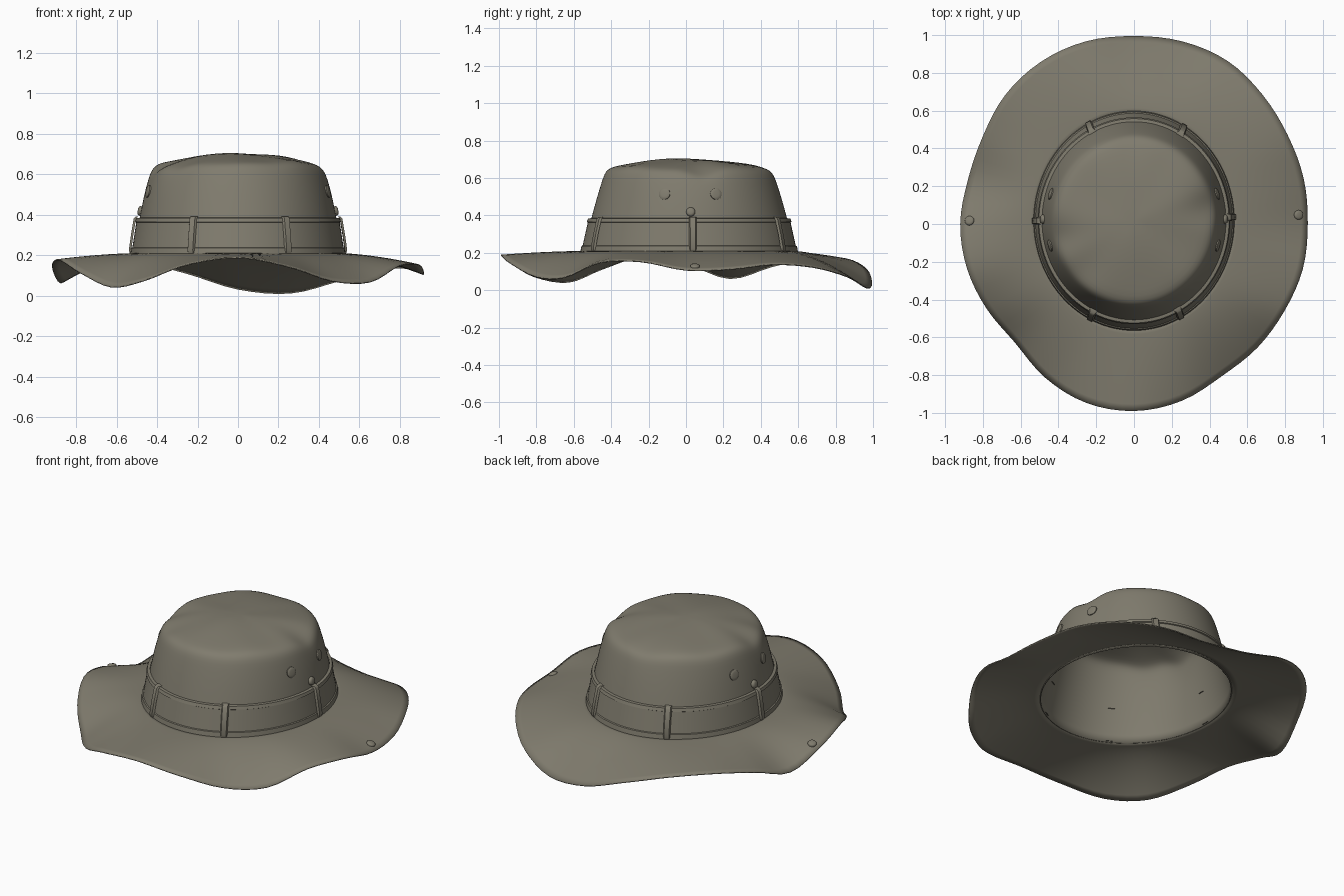
import bpy, bmesh, math
from mathutils import Vector, noise

cube = bpy.data.objects.get("Cube")
if cube:
    bpy.data.objects.remove(cube, do_unlink=True)

olive = bpy.data.materials.new("olive_canvas")
olive.use_nodes = True
COLOUR = (0.215, 0.2, 0.155, 1)
olive.diffuse_color = COLOUR
olive.node_tree.nodes["Principled BSDF"].inputs["Base Color"].default_value = COLOUR
olive.node_tree.nodes["Principled BSDF"].inputs["Roughness"].default_value = 0.9

SEG = 96
CY = 0.017

# Crown sections: half width, half depth, height
CROWN = [(.515, .565, .20), (.503, .548, .29), (.485, .522, .39), (.464, .492, .5),
         (.448, .467, .58), (.438, .453, .62), (.42, .435, .645), (.39, .405, .66),
         (.32, .33, .675), (.22, .22, .692), (.11, .11, .702)]

# Brim edge every 15 degrees from +x: radius and height
EDGE_R = [.92, .93, .94, .965, .995, 1, .995, 1, .99, .965, .925, .91,
          .92, .915, .90, .89, .94, .98, .99, .97, .93, .925, .92, .925]
EDGE_Z = [.11, .115, .14, .125, .075, .015, .035, .115, .17, .175, .13, .065,
          .145, .18, .115, .045, .075, .155, .19, .145, .075, .07, .15, .155]


def cyclic(values, a):
    """Smooth cyclic interpolation of evenly spaced values."""
    t = (a / math.tau * len(values)) % len(values)
    i, f = int(t), t % 1
    p, q, r, s = (values[(i + k) % len(values)] for k in (-1, 0, 1, 2))
    return q + .5 * f * (r - p + f * (2*p - 5*q + 4*r - s + f * (3 * (q - r) + s - p)))


def crown_at(a, z, out=0.0):
    """Point on the crown wall, pushed outwards by out."""
    for (ax, ay, az), (bx, by, bz) in zip(CROWN, CROWN[1:]):
        if z <= bz:
            break
    f = (z - az) / (bz - az)
    rx, ry = ax + (bx - ax) * f + out, ay + (by - ay) * f + out
    return Vector((rx * math.cos(a), CY + ry * math.sin(a), z))


def brim_at(a, t):
    """Point on the brim, t runs from the crown (0) to the edge (1)."""
    inner = crown_at(a, .21)
    r = cyclic(EDGE_R, a)
    edge = Vector((r * math.cos(a), r * math.sin(a), 0))
    p = inner.lerp(edge, t)
    p.z = .21 + (cyclic(EDGE_Z, a) - .21) * t ** 1.6
    return p


def finish(name, bm, angle=40):
    bmesh.ops.recalc_face_normals(bm, faces=bm.faces)
    mesh = bpy.data.meshes.new(name)
    bm.to_mesh(mesh)
    bm.free()
    ob = bpy.data.objects.new(name, mesh)
    bpy.context.collection.objects.link(ob)
    mesh.materials.append(olive)
    bpy.ops.object.select_all(action='DESELECT')
    ob.select_set(True)
    bpy.context.view_layer.objects.active = ob
    bpy.ops.object.shade_smooth_by_angle(angle=math.radians(angle))
    return ob


def loft(name, rings, cap=None, closed=False, angle=40):
    """Skin a list of closed rings of points; cap is an optional end point."""
    bm = bmesh.new()
    loops = [[bm.verts.new(p) for p in ring] for ring in rings]
    pairs = list(zip(loops, loops[1:])) + ([(loops[-1], loops[0])] if closed else [])
    for lo, hi in pairs:
        n = len(lo)
        for i in range(n):
            bm.faces.new((lo[i], lo[(i + 1) % n], hi[(i + 1) % n], hi[i]))
    if cap:
        tip = bm.verts.new(cap)
        last = loops[-1]
        for i in range(len(last)):
            bm.faces.new((last[i], last[(i + 1) % len(last)], tip))
    return finish(name, bm, angle)


ANGLES = [math.tau * i / SEG for i in range(SEG)]

# Crown: lofted wall and softly dented top
DENTS = [(.41, .09, .09, .035), (-.41, -.07, .09, .03), (.2, -.05, .14, .008),
         (-.33, -.28, .1, .018), (.0, .43, .1, .01)]


def crumple(p):
    w = min(1, max(0, (p.z - .52) / .12))
    d = sum(h * math.exp(-((p.x - x) ** 2 + (p.y - y) ** 2) / (s * s)) for x, y, s, h in DENTS)
    n = noise.noise(Vector((p.x * 4, p.y * 4, 1.7))) * .012
    return p + Vector((-p.x * .02 * w, 0, w * (n - d)))


rings = [[crumple(Vector((rx * math.cos(a), CY + ry * math.sin(a), z))) for a in ANGLES]
         for rx, ry, z in CROWN]
crown = loft("crown", rings, cap=crumple(Vector((0, CY, .705))), angle=80)
sub = crown.modifiers.new("soften", 'SUBSURF')
sub.levels = sub.render_levels = 1

# Brim: wavy sheet between the crown base and the edge
brim = loft("brim", [[brim_at(a, k / 12) for a in ANGLES] for k in range(13)], angle=80)
for ob in (crown, brim):
    solid = ob.modifiers.new("cloth", 'SOLIDIFY')
    solid.thickness = .006

# Hat band with raised hems at the top and bottom
BAND = [(.001, .205), (.018, .207), (.018, .236), (.012, .239), (.013, .362),
        (.019, .365), (.017, .383), (.001, .385)]
loft("hat_band", [[crown_at(a, z, out) for a in ANGLES] for out, z in BAND], angle=30)


def belt_loop(name, a):
    """Narrow strap standing over the band, rounded at both ends."""
    side = Vector((-math.sin(a), math.cos(a), 0))
    path = [(.0, .392), (.02, .392), (.029, .38), (.028, .3), (.028, .225), (.02, .208), (.0, .205)]
    rings = []
    for out, z in path:
        mid = crown_at(a, z, out)
        back = crown_at(a, z, out - .012)
        rings.append([mid + side * .014, mid - side * .014, back - side * .02, back + side * .02])
    ob = loft(name, rings, angle=50)


for i, deg in enumerate((2, 60, 117, 180, 244, 298)):
    belt_loop(f"band_loop_{i + 1}", math.radians(deg))


def stud(name, centre, normal, radius, height):
    """Low domed disc facing along normal."""
    turn = Vector((0, 0, 1)).rotation_difference(normal)
    profile = [(1, -.4), (1, .4), (.85, .8), (.5, 1)]
    rings = [[centre + turn @ Vector((radius * r * math.cos(b), radius * r * math.sin(b), height * h))
              for b in (math.tau * k / 24 for k in range(24))] for r, h in profile]
    loft(name, rings, cap=centre + turn @ Vector((0, 0, height)), angle=50)


# Eyelets and snaps on both sides
for side, word in ((1, "left"), (-1, "right")):
    def wall(y, z):
        ry = crown_at(math.pi / 2, z).y - CY
        a = math.asin((y - CY) / ry)
        p = crown_at(a, z)
        n = Vector((math.cos(a), math.sin(a), .2)).normalized()
        return Vector((p.x * side, p.y, z)), Vector((n.x * side, n.y, n.z))
    stud(f"{word}_front_eyelet", *wall(-.115, .515), .031, .008)
    stud(f"{word}_back_eyelet", *wall(.16, .515), .031, .008)
    stud(f"{word}_crown_snap", *wall(.025, .418), .024, .016)

    a = math.radians(3 if side > 0 else 179)
    p, q, r = brim_at(a, .88), brim_at(a, .93), brim_at(a + .04, .88)
    n = (q - p).cross(r - p).normalized()
    stud(f"{word}_brim_snap", p, n if n.z > 0 else -n, .025, .012)
